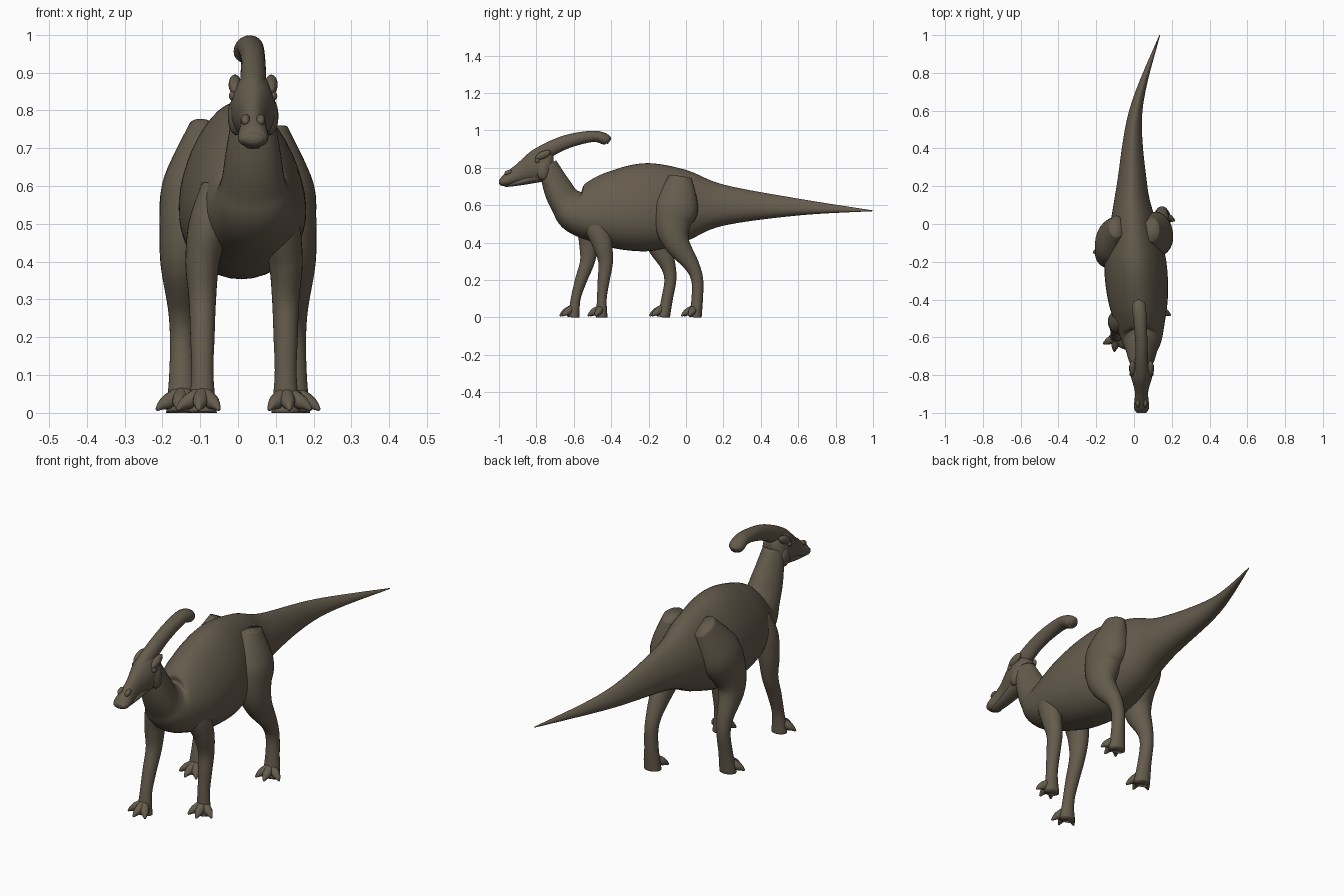
import bpy
import bmesh
import math
from mathutils import Vector

default_cube = bpy.data.objects.get("Cube")
if default_cube:
    bpy.data.objects.remove(default_cube, do_unlink=True)

# Single hide colour
hide = bpy.data.materials.new("brown_hide")
hide.use_nodes = True
hide_colour = (0.13, 0.106, 0.073, 1)
hide.diffuse_color = hide_colour
shader = hide.node_tree.nodes["Principled BSDF"]
shader.inputs["Base Color"].default_value = hide_colour
shader.inputs["Roughness"].default_value = 0.8


def spine_x(y):
    """Sideways sway of the spine: gentle ahead of the tail, strong at its tip."""
    start = 0.35
    sway = 0.06 if y < start else 0.35
    return min(sway * (y - start) ** 2 - 0.012, 0.04 if y < start else 1)


def spline(before, start, end, after, t):
    """One smooth spline span through start and end."""
    leaving = (end - before) / 2
    arriving = (after - start) / 2
    change = end - start
    bend = 3 * change - 2 * leaving - arriving
    twist = leaving + arriving - 2 * change
    return start + leaving * t + bend * t ** 2 + twist * t ** 3


def smooth_rings(rings, steps):
    """Add in-between rings along the path."""
    result = []
    last = len(rings) - 1
    for i in range(last):
        span = rings[max(i - 1, 0)], rings[i], rings[i + 1], rings[min(i + 2, last)]
        for step in range(steps):
            result.append([spline(*values, step / steps) for values in zip(*span)])
    result.append(list(rings[last]))
    return result


def finish(name, bm):
    """Turn the bmesh into a smooth-shaded object."""
    bmesh.ops.recalc_face_normals(bm, faces=bm.faces)
    mesh = bpy.data.meshes.new(name)
    bm.to_mesh(mesh)
    bm.free()
    mesh.materials.append(hide)
    for face in mesh.polygons:
        face.use_smooth = True
    obj = bpy.data.objects.new(name, mesh)
    bpy.context.collection.objects.link(obj)
    return obj


def loft(name, rings, pinch=0, sides=28, steps=8):
    """Skin oval rings (x, y, z, half width, half depth); pinch narrows the upper side."""
    rings = smooth_rings(rings, steps)
    centres = [Vector(ring[:3]) for ring in rings]
    last = len(rings) - 1
    bm = bmesh.new()
    loops = []
    for i, ring in enumerate(rings):
        width, depth = ring[3:]
        along = (centres[min(i + 1, last)] - centres[max(i - 1, 0)]).normalized()
        side = Vector((1, 0, 0))
        side = (side - along * side.dot(along)).normalized()
        up = side.cross(along)
        loop = []
        for k in range(sides):
            angle = math.tau * k / sides
            across = width * math.cos(angle) * (1 - pinch * math.sin(angle))
            point = centres[i] + side * across + up * depth * math.sin(angle)
            point.z = max(point.z, 0)
            loop.append(bm.verts.new(point))
        loops.append(loop)
    for lower, upper in zip(loops, loops[1:]):
        for k in range(sides):
            n = (k + 1) % sides
            bm.faces.new((lower[k], lower[n], upper[n], upper[k]))
    bm.faces.new(loops[0])
    bm.faces.new(loops[-1])
    return finish(name, bm)


def spine_loft(name, rows, **options):
    """Loft rows (y, z, half width, half height) along the swaying spine."""
    return loft(name, [(spine_x(row[0]), *row) for row in rows], **options)


def blob(name, centre, radii, tilt=0):
    """Rounded lump for small face details."""
    bm = bmesh.new()
    bmesh.ops.create_uvsphere(bm, u_segments=20, v_segments=12, radius=1)
    obj = finish(name, bm)
    obj.location, obj.scale = centre, radii
    obj.rotation_euler.x = tilt


# Neck, trunk and tail in one sweep
spine_loft("body_neck_and_tail", [
    (-.74, .82, .05, .05), (-.69, .7, .07, .075), (-.64, .615, .085, .09),
    (-.57, .57, .115, .135), (-.4, .575, .155, .205), (-.2, .59, .16, .235),
    (0, .6, .12, .19), (.2, .6, .08, .11), (.6, .59, .034, .045),
    (1, .57, .002, .002)], pinch=.22, sides=40)

# Skull from muzzle to nape, with the jaw below
spine_loft("head", [
    (-1, .725, .025, .012), (-.97, .73, .04, .03), (-.89, .77, .035, .05),
    (-.8, .805, .058, .086), (-.74, .82, .055, .08), (-.71, .82, .03, .04)], pinch=.1)
spine_loft("lower_jaw", [
    (-.97, .705, .02, .008), (-.9, .72, .03, .016), (-.77, .76, .045, .035)])

# Long backward-sweeping crest
spine_loft("crest", [
    (-.88, .81, .02, .02), (-.8, .86, .034, .04), (-.65, .935, .032, .037),
    (-.5, .968, .035, .03), (-.43, .952, .036, .03), (-.41, .94, .015, .015)])

# Paired face details
for side_name, sign in (("left", 1), ("right", -1)):
    def beside(offset, y, z):
        return spine_x(y) + sign * offset, y, z

    blob(side_name + "_brow", beside(.048, -.765, .868), (.017, .045, .02), .45)
    blob(side_name + "_cheek", beside(.045, -.765, .785), (.022, .035, .05))
    blob(side_name + "_eye", beside(.054, -.795, .838), (.01, .013, .012))
    blob(side_name + "_nostril", beside(.02, -.95, .775), (.012, .022, .013), .4)


def leg(name, sign, rows, middle, stance, stride, top):
    """Leg from rows (y, z, half width); stride swings the lower leg forward."""
    rings = []
    for y, z, width in rows:
        x = middle + sign * (stance - .16 * max(z - .4, 0))
        swing = stride * (1 - (z / top) ** 1.5)
        rings.append((x, y - swing, z, width, width * (.8 + z)))
    loft(name + "_leg", rings)
    # Three spread toes ending in blunt claws
    foot = Vector(rings[-1][:3])
    for toe_name, degrees in (("inner", -36), ("middle", 8), ("outer", 64)):
        angle = math.radians(degrees) * sign
        reach = Vector((math.sin(angle), -math.cos(angle), 0)) * .075
        toe = [(.1, .05, .02), (.55, .03, .02), (.8, .02, .013), (1, .008, .004)]
        toe_rings = [(*(foot + reach * part).xy, z, size, size) for part, z, size in toe]
        loft(f"{name}_{toe_name}_toe", toe_rings, sides=14, steps=4)


# Hind and front legs, the right pair stepping ahead of the left
hind_rows = [(-.03, .75, .04), (-.05, .6, .083), (-.07, .5, .076), (-.05, .4, .058),
             (.03, .28, .038), (.06, .2, .032), (.06, .1, .034), (.05, 0, .042)]
front_rows = [(-.5, .6, .035), (-.48, .5, .052), (-.45, .4, .045), (-.43, .3, .036),
              (-.44, .2, .032), (-.45, .1, .029), (-.45, 0, .038)]
for side_name, sign, step in (("left", 1, 0), ("right", -1, 1)):
    leg(side_name + "_hind", sign, hind_rows, 0, .148, .17 * step, .7)
    leg(side_name + "_front", sign, front_rows, .016, .11, .15 * step, .6)
